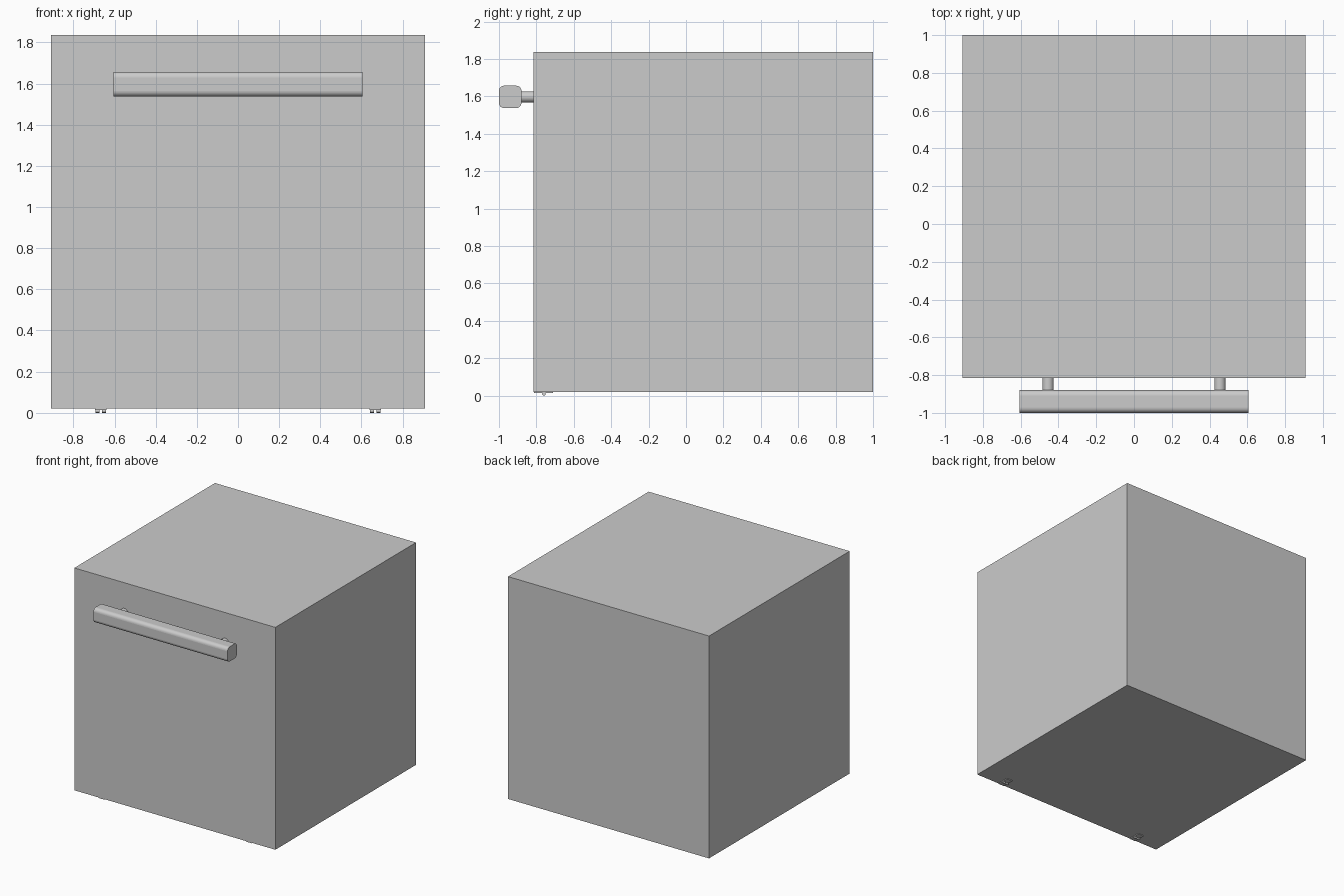
import bpy, math

if "Cube" in bpy.data.objects:
    bpy.data.objects.remove(bpy.data.objects["Cube"])


def box(name, lo, hi):
    bpy.ops.mesh.primitive_cube_add(size=1, location=[(a + b) / 2 for a, b in zip(lo, hi)])
    ob = bpy.context.object
    ob.name = name
    ob.scale = [b - a for a, b in zip(lo, hi)]
    bpy.ops.object.transform_apply(location=False, rotation=False, scale=True)
    return ob


def cylinder(name, radius, depth, loc, rot, sides=32):
    bpy.ops.mesh.primitive_cylinder_add(vertices=sides, radius=radius, depth=depth,
                                        location=loc, rotation=rot)
    ob = bpy.context.object
    ob.name = name
    bpy.ops.object.shade_smooth_by_angle(angle=math.radians(35))
    return ob


# Cabinet body
box("cabinet_body", (-0.908, -0.815, 0.02), (0.908, 1.0, 1.836))

# Handle bar: rounded along its length, flat at the ends
bar = box("handle_bar", (-0.606, -1.0, 1.537), (0.606, -0.88, 1.657))
weights = bar.data.attributes.new("bevel_weight_edge", 'FLOAT', 'EDGE')
for e in bar.data.edges:
    a, b = (bar.data.vertices[i].co for i in e.vertices)
    weights.data[e.index].value = 1.0 if abs(a.x - b.x) > 0.5 else 0.0
bevel = bar.modifiers.new("rounding", 'BEVEL')
bevel.limit_method = 'WEIGHT'
bevel.width = 0.028
bevel.segments = 6
bpy.ops.object.shade_smooth_by_angle(angle=math.radians(35))

for side, s in (("left", -1), ("right", 1)):
    # Handle posts
    cylinder(f"handle_post_{side}", 0.03, 0.085, (s * 0.455, -0.8475, 1.597),
             (math.pi / 2, 0, 0))
    # Small feet under the front edge: plate with two rollers
    x = s * 0.667
    box(f"foot_plate_{side}", (x - 0.027, -0.812, 0.014), (x + 0.027, -0.71, 0.021))
    for n, d in enumerate((-0.016, 0.016)):
        cylinder(f"foot_roller_{side}_{n + 1}", 0.009, 0.018, (x + d, -0.76, 0.009),
                 (0, math.pi / 2, 0), 16)
